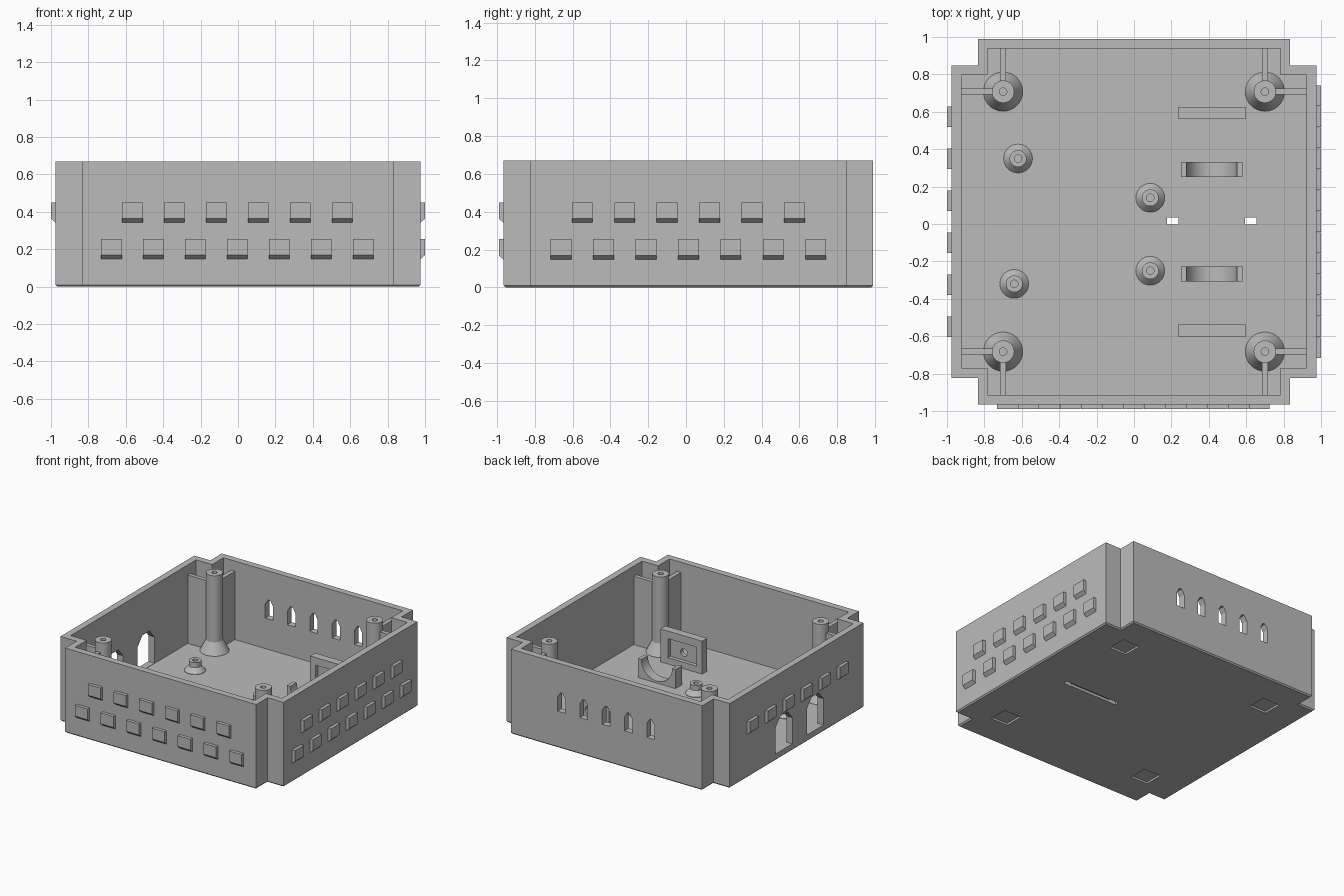
import bpy, bmesh, math
from mathutils import Matrix

cube = bpy.data.objects.get("Cube")
if cube:
    bpy.data.objects.remove(cube, do_unlink=True)

grey = bpy.data.materials.new("light_grey_plastic")
grey.use_nodes = True
COLOUR = (0.5, 0.5, 0.5, 1)
grey.diffuse_color = COLOUR
grey.node_tree.nodes["Principled BSDF"].inputs["Base Color"].default_value = COLOUR

CY = 0.0125      # centre of the box in y
FLOOR, TOP, WALL = 0.05, 0.67, 0.052
PITCH = 0.2245   # spacing of the raised bricks


def finish(name, bm):
    bmesh.ops.recalc_face_normals(bm, faces=bm.faces)
    me = bpy.data.meshes.new(name)
    bm.to_mesh(me)
    bm.free()
    ob = bpy.data.objects.new(name, me)
    ob.data.materials.append(grey)
    bpy.context.collection.objects.link(ob)
    return ob


def activate(ob):
    bpy.ops.object.select_all(action='DESELECT')
    ob.select_set(True)
    bpy.context.view_layer.objects.active = ob


def prism(name, pts, lo, hi, axis='z'):
    """Extrude a flat outline along an axis from lo to hi."""
    place = {'z': lambda u, v, w: (u, v, w),
             'y': lambda u, v, w: (u, w, v),
             'x': lambda u, v, w: (w, u, v)}[axis]
    bm = bmesh.new()
    a = [bm.verts.new(place(u, v, lo)) for u, v in pts]
    b = [bm.verts.new(place(u, v, hi)) for u, v in pts]
    bm.faces.new(a)
    bm.faces.new(b)
    for i in range(len(a)):
        j = (i + 1) % len(a)
        bm.faces.new((a[i], a[j], b[j], b[i]))
    return finish(name, bm)


def rect(u0, u1, v0, v1):
    return [(u0, v0), (u1, v0), (u1, v1), (u0, v1)]


def box(name, x0, x1, y0, y1, z0, z1):
    return prism(name, rect(x0, x1, y0, y1), z0, z1)


def plus(inset):
    """Rectangle with square notches at its corners."""
    X, x, Y, y = (v - inset for v in (0.975, 0.835, 0.9775, 0.835))
    quarter = [(X, y), (x, y), (x, Y)]
    left = [(-u, v) for u, v in reversed(quarter)]
    half = quarter + left
    return [(u, v + CY) for u, v in half + [(-u, -v) for u, v in half]]


def arch(c, half, flat, z0, shoulder, z1):
    return [(c - half, z0), (c + half, z0), (c + half, shoulder),
            (c + flat, z1), (c - flat, z1), (c - half, shoulder)]


def cut(ob, cutters):
    for c in cutters:
        m = ob.modifiers.new("cut", 'BOOLEAN')
        m.operation, m.solver, m.object = 'DIFFERENCE', 'EXACT', c
        activate(ob)
        bpy.ops.object.modifier_apply(modifier=m.name)
        bpy.data.objects.remove(c, do_unlink=True)


def smooth(ob):
    activate(ob)
    bpy.ops.object.shade_smooth_by_angle(angle=math.radians(20))


def lathe(name, profile, x, y):
    bm = bmesh.new()
    vs = [bm.verts.new((r, 0, z)) for r, z in profile]
    es = [bm.edges.new(p) for p in zip(vs, vs[1:])]
    bmesh.ops.spin(bm, geom=vs + es, cent=(0, 0, 0), axis=(0, 0, 1),
                   angle=math.tau, steps=32, use_duplicate=False)
    bmesh.ops.remove_doubles(bm, verts=bm.verts, dist=0.0005)
    bmesh.ops.translate(bm, verts=bm.verts, vec=(x, y, 0))
    smooth(finish(name, bm))


# Box shell with a small chamfer round the underside
shell = prism("box_shell", plus(0), 0, TOP)
bm = bmesh.new()
bm.from_mesh(shell.data)
base = [f for f in bm.faces if f.normal.z < -0.9]
bmesh.ops.inset_region(bm, faces=base, thickness=0.01, use_even_offset=True)
for v in bm.verts:
    if v.co.z < 0.001 and not any(v in f.verts for f in base):
        v.co.z = 0.01
bm.to_mesh(shell.data)
bm.free()

cutters = [prism("cavity_cutter", plus(WALL), FLOOR, TOP + 0.1)]
# Pointed vents in the back wall
for i in range(-2, 3):
    cutters.append(prism("vent_cutter", arch(0.195 * i + 0.005, 0.034, 0.01, 0.29, 0.4, 0.44),
                         0.85, 1.1, 'y'))
# Two arched cable openings in the -x wall
for y in (0.17, -0.22):
    cutters.append(prism("opening_cutter", arch(y, 0.105, 0.045, FLOOR + 0.003, 0.26, 0.33),
                         -1.1, -0.85, 'x'))
# Foot recesses, tie groove and tie holes in the floor
for sx in (-1, 1):
    for sy in (-1, 1):
        x, y = 0.653 * sx, CY + 0.661 * sy
        cutters.append(box("foot_cutter", x - 0.075, x + 0.075, y - 0.075, y + 0.075, -0.1, 0.015))
cutters.append(box("groove_cutter", 0.175, 0.655, 0, 0.032, -0.1, 0.02))
for x in (0.207, 0.625):
    cutters.append(box("hole_cutter", x - 0.031, x + 0.031, -0.002, 0.034, -0.2, 0.2))
cut(shell, cutters)


# Raised bricks with a sloped underside
def brick(name, along, z, side):
    w, h, d = 0.055, 0.108, 0.025
    wall = -0.965 if side == 'front' else 0.975
    sign = -1 if side in ('front', 'right') else 1
    wall = abs(wall) * sign
    pts = [(wall - 0.01 * sign, z), (wall, z), (wall + d * sign, z + 0.022),
           (wall + d * sign, z + h), (wall - 0.01 * sign, z + h)]
    prism(name, pts, along - w, along + w, 'x' if side == 'front' else 'y')


for side, centre in (('front', -0.003), ('left', CY), ('right', CY)):
    for i in range(6):
        brick(side + "_upper_brick", centre + (i - 2.5) * PITCH, 0.342, side)
    if side != 'right':
        for i in range(7):
            brick(side + "_lower_brick", centre + (i - 3) * PITCH, 0.147, side)

# Tall corner screw posts, each tied to the walls by two ribs
for sx in (-1, 1):
    for sy in (-1, 1):
        px, py = 0.70 * sx, CY + 0.695 * sy
        lathe("corner_post", [(0, 0.04), (0.105, 0.04), (0.105, FLOOR + 0.004), (0.06, 0.14),
                              (0.06, 0.665), (0.02, 0.665), (0.02, 0.5), (0, 0.5)], px, py)
        xs = sorted((px + 0.05 * sx, 0.93 * sx))
        box("post_side_rib", *xs, py - 0.016, py + 0.016, 0.04, 0.59)
        ys = sorted((py + 0.05 * sy, CY + 0.932 * sy))
        box("post_end_rib", px - 0.016, px + 0.016, *ys, 0.04, 0.59)

# Low board standoffs
for x, y in ((-0.62, 0.35), (-0.64, -0.32), (0.087, 0.14), (0.087, -0.25)):
    lathe("standoff", [(0, 0.04), (0.077, 0.04), (0.077, FLOOR + 0.003), (0.045, 0.09),
                       (0.045, 0.13), (0.02, 0.13), (0.02, 0.07), (0, 0.07)], x, y)

# Motor mounts: a cradle and an end plate on each side
for s in (-1, 1):
    y0, y1 = sorted((CY + 0.24 * s, CY + 0.32 * s))
    outline = [(0.25, 0.04), (0.58, 0.04), (0.58, 0.2), (0.55, 0.2)]
    for i in range(1, 24):
        a = math.pi * i / 24
        outline.append((0.415 + 0.135 * math.cos(a), 0.2 - 0.135 * math.sin(a)))
    outline += [(0.28, 0.2), (0.25, 0.2)]
    smooth(prism("motor_cradle", outline, y0, y1, 'y'))

    inner, outer = CY + 0.55 * s, CY + 0.613 * s
    plate = box("motor_end_plate", 0.235, 0.6, *sorted((inner, outer)), 0.04, 0.31)
    recess = box("recess_cutter", 0.285, 0.535,
                 *sorted((inner - 0.05 * s, inner + 0.03 * s)), 0.1, 0.25)
    disc = [(0.415 + 0.03 * math.cos(math.tau * i / 20), 0.16 + 0.03 * math.sin(math.tau * i / 20))
            for i in range(20)]
    shaft = prism("shaft_cutter", disc, *sorted((inner - 0.1 * s, outer + 0.1 * s)), 'y')
    cut(plate, [recess, shaft])
